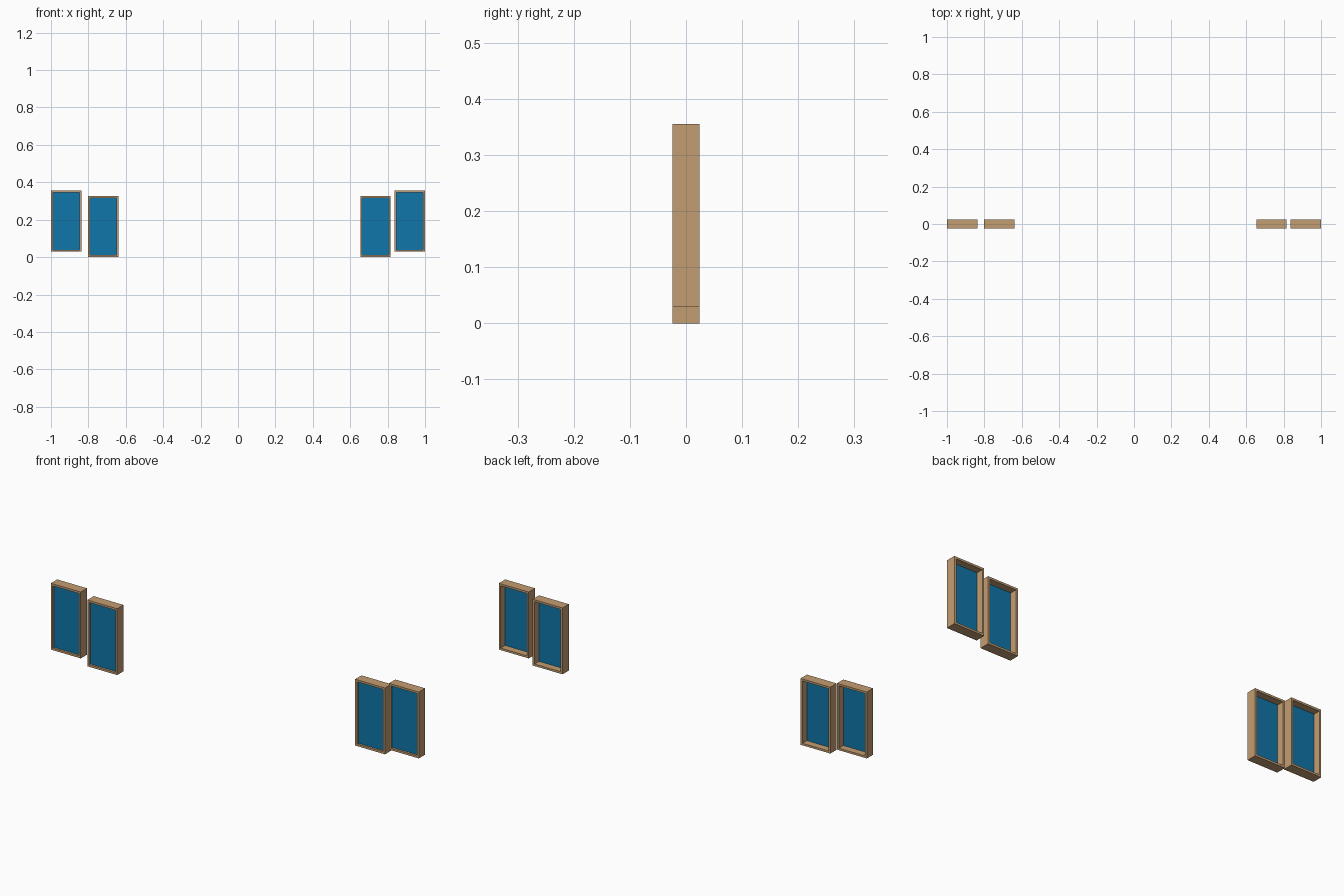
import bpy, bmesh

if "Cube" in bpy.data.objects:
    bpy.data.objects.remove(bpy.data.objects["Cube"])

W, H, D, B = 0.162, 0.326, 0.049, 0.010   # frame width, height, depth, border


def material(name, color):
    m = bpy.data.materials.new(name)
    m.diffuse_color = (*color, 1)
    m.use_nodes = True
    m.node_tree.nodes["Principled BSDF"].inputs["Base Color"].default_value = m.diffuse_color
    return m


wood = material("wood", (0.55, 0.34, 0.17))
blue = material("blue_panel", (0.005, 0.18, 0.40))


def finish(name, bm, mat):
    bmesh.ops.recalc_face_normals(bm, faces=bm.faces)
    me = bpy.data.meshes.new(name)
    bm.to_mesh(me)
    bm.free()
    me.materials.append(mat)
    ob = bpy.data.objects.new(name, me)
    bpy.context.collection.objects.link(ob)
    return ob


def frame(name, x, z):
    # Hollow rectangular ring, open front and back
    bm = bmesh.new()
    rings = []
    for y in (-D / 2, D / 2):
        for i in (0, B):
            w, h = W / 2 - i, H / 2 - i
            rings.append([bm.verts.new((sx * w, y, sz * h))
                          for sx, sz in ((-1, -1), (1, -1), (1, 1), (-1, 1))])
    for a, b in ((0, 1), (1, 3), (3, 2), (2, 0)):
        for i in range(4):
            j = (i + 1) % 4
            bm.faces.new((rings[a][i], rings[a][j], rings[b][j], rings[b][i]))
    ob = finish(name, bm, wood)
    ob.location = (x, 0, z + H / 2)


def panel(name, x, z):
    # Thin board set just behind the front edge
    bm = bmesh.new()
    bmesh.ops.create_cube(bm, size=1)
    bmesh.ops.scale(bm, vec=(W - 2 * B, 0.004, H - 2 * B), verts=bm.verts)
    ob = finish(name, bm, blue)
    ob.location = (x, -0.012, z + H / 2)


# Four framed panels: raised outer pair, lower inner pair
for label, x, z in (("outer_left", -1 + W / 2, 0.029), ("inner_left", -0.721, 0),
                    ("inner_right", 0.735, 0), ("outer_right", 1 - W / 2, 0.029)):
    frame(label + "_frame", x, z)
    panel(label + "_panel", x, z)
